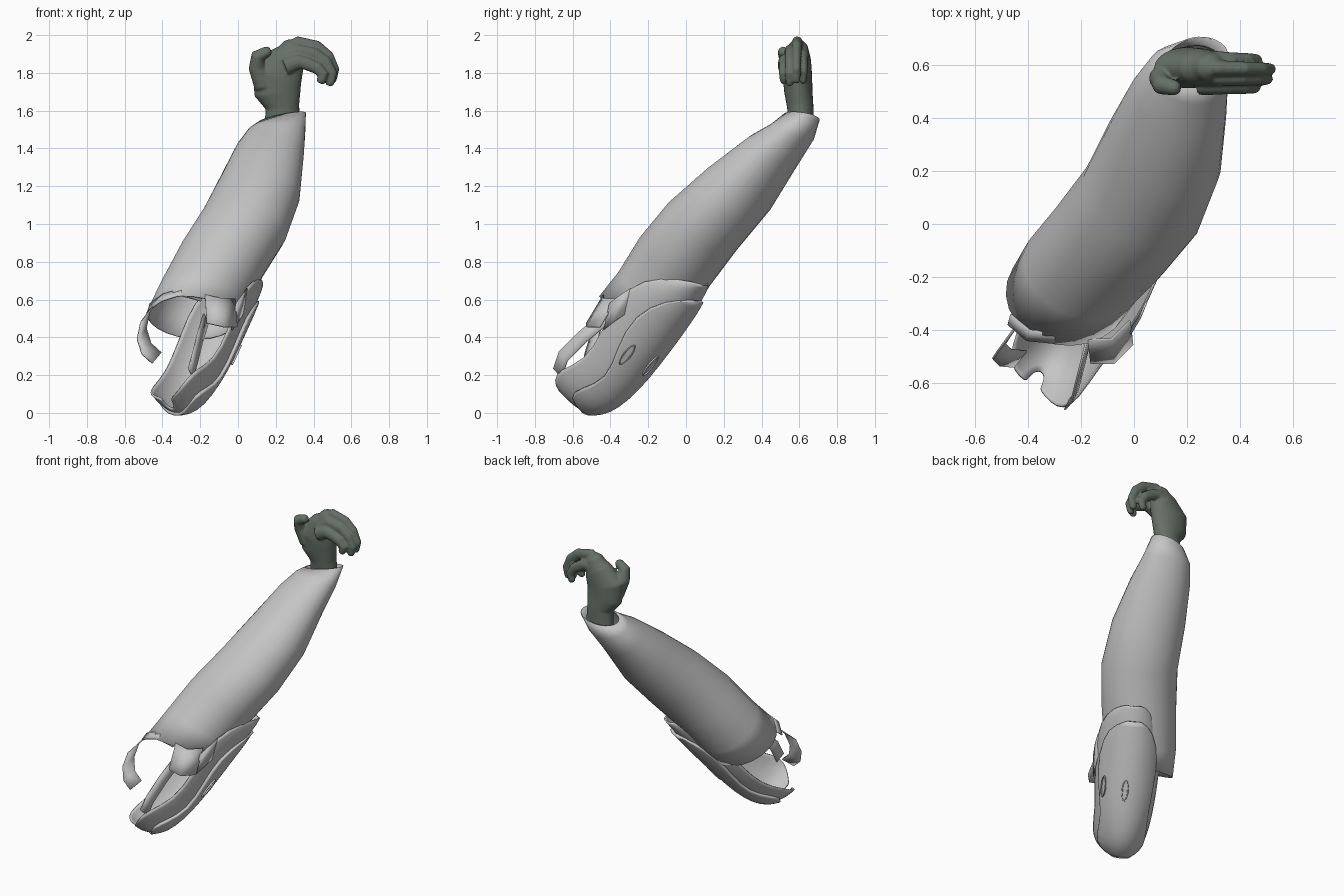
import bpy, bmesh, math
from mathutils import Vector, Matrix

if "Cube" in bpy.data.objects:
    bpy.data.objects.remove(bpy.data.objects["Cube"])

# Forearm frame: D runs elbow to wrist, U across, V out of the upper side
O = Vector((-.2, -.175, .6))
D = Vector((.345, .569, .746)).normalized()
U = Vector((.855, -.518, 0)).normalized()
V = U.cross(D).normalized()
X, Y = Vector((1, 0, 0)), Vector((0, 1, 0))


def local(u, s, v):
    return O + U * u + D * s + V * v


def material(name, color):
    m = bpy.data.materials.new(name)
    m.use_nodes = True
    m.diffuse_color = color
    m.node_tree.nodes["Principled BSDF"].inputs["Base Color"].default_value = color
    return m


ARMOUR = material("pale grey armour", (.56, .56, .56, 1))
GLOVE = material("dark green grey glove", (.13, .16, .135, 1))


def add_loft(bm, rings, closed=True, caps=False):
    rows = [[bm.verts.new(p) for p in ring] for ring in rings]
    n = len(rows[0])
    for a, b in zip(rows, rows[1:]):
        for i in range(n if closed else n - 1):
            j = (i + 1) % n
            bm.faces.new((a[i], a[j], b[j], b[i]))
    if caps:
        bm.faces.new(rows[0][::-1])
        bm.faces.new(rows[-1])


def finish(name, bm, mat, thick=0, subdiv=0, angle=40):
    bmesh.ops.recalc_face_normals(bm, faces=bm.faces)
    me = bpy.data.meshes.new(name)
    bm.to_mesh(me)
    bm.free()
    me.materials.append(mat)
    ob = bpy.data.objects.new(name, me)
    bpy.context.collection.objects.link(ob)
    bpy.ops.object.select_all(action='DESELECT')
    ob.select_set(True)
    bpy.context.view_layer.objects.active = ob
    bpy.ops.object.shade_smooth_by_angle(angle=math.radians(angle))
    if subdiv:
        ob.modifiers.new("smooth", 'SUBSURF').levels = subdiv
        ob.modifiers["smooth"].render_levels = subdiv
    if thick:
        sol = ob.modifiers.new("thickness", 'SOLIDIFY')
        sol.thickness, sol.offset = thick, 0
    return ob


def ellipse(c, a, b, n=24):
    return [c + a * math.cos(math.tau * i / n) + b * math.sin(math.tau * i / n)
            for i in range(n)]


# Sleeve: centre, half width, half depth, turn towards level, slants across and up
bm = bmesh.new()
sleeve = [((-.248, -.26, .505), .225, .225, 0, .2, -.25),
          ((-.19, -.17, .62), .23, .222, 0, .1, -.1),
          ((-.09, -.06, .8), .235, .22, 0, 0, 0), ((.03, .09, .99), .24, .212, 0, 0, 0),
          ((.115, .28, 1.185), .23, .188, 0, 0, 0),
          ((.17, .46, 1.385), .192, .145, .15, 0, 0),
          ((.205, .565, 1.49), .158, .125, .5, 0, 0),
          ((.235, .612, 1.565), .113, .1, .8, .3, 0)]
add_loft(bm, [ellipse(Vector(c), (U.lerp(X, b) + D * k) * ru, (V.lerp(-Y, b) + D * m) * rv)
              for c, ru, rv, b, k, m in sleeve])
finish("forearm_sleeve", bm, ARMOUR, .006)

# Elbow guard: along, bottom depth, half width, edge depth, sideways shift
guard = [(.31, -.235, .03, -.23, .1), (.28, -.24, .12, -.15, .09),
         (.15, -.25, .195, .0, .075), (-.03, -.255, .21, .045, .065),
         (-.23, -.255, .2, .0, .065), (-.42, -.25, .18, -.015, .065),
         (-.56, -.225, .17, .075, .07), (-.64, -.18, .14, .08, .07),
         (-.685, -.13, .09, .04, .07), (-.7, -.08, .03, .0, .07)]


def guard_point(row, t, lift=0):
    s, vb, w, ve, shift = row
    a = t * math.pi / 2
    return local(shift + (w + lift) * math.sin(a), s,
                 vb - lift + (ve - vb) * (1 - math.cos(a)))


def shell_rows(rows, low, high, lift=0, n=16):
    return [[guard_point(row, -lo + (lo + hi) * i / n, lift) for i in range(n + 1)]
            for row, lo, hi in zip(rows, low, high)]


bm = bmesh.new()
low = (1, .9, .72, .66, .68, .72, .72, .75, .85, 1)
add_loft(bm, shell_rows(guard, low, [1] * 10), closed=False)
finish("elbow_guard", bm, ARMOUR, .01, 1, 60)

# Raised panel on the guard, narrow at the waist
bm = bmesh.new()
panel = [(.215, -.247, .17, -.06, .08)] + guard[2:9]
add_loft(bm, shell_rows(panel, (.12, .38, .48, .45, .42, .55, .55, .3),
                        (.2, .56, .74, .72, .58, .68, .72, .3), .012), closed=False)
finish("elbow_panel", bm, ARMOUR, .018, 1, 60)

# Slot rims on the raised panel
turn = Matrix((U, D, V)).transposed().to_4x4()
for word, t in (("inner", .12), ("outer", .56)):
    bm = bmesh.new()
    rings = []
    for i in range(24):
        a = math.tau * i / 24
        c = Vector((.018 * math.cos(a), .065 * math.sin(a), 0))
        out = c.normalized() * .005
        rings.append([c + out * math.cos(b) + Vector((0, 0, .006 * math.sin(b)))
                      for b in (k * math.tau / 6 for k in range(6))])
    add_loft(bm, rings + rings[:1])
    bmesh.ops.remove_doubles(bm, verts=bm.verts, dist=.0001)
    bmesh.ops.transform(bm, verts=bm.verts, matrix=Matrix.Translation(
        guard_point(guard[4], t, .02)) @ turn
        @ Matrix.Rotation(-t * math.pi / 2, 4, 'Y'))
    finish("slot_rim_" + word, bm, ARMOUR, 0, 0, 60)


# Straps: bent strips swept along a path
def strap(name, path, across):
    bm = bmesh.new()
    across = Vector(across)
    add_loft(bm, [[Vector(p) - across, Vector(p), Vector(p) + across]
                  for p in path], closed=False)
    return finish(name, bm, ARMOUR, .008)


strap("side_strap", [(-.44, -.38, .58), (-.49, -.45, .51), (-.51, -.48, .42),
                     (-.485, -.505, .34), (-.43, -.51, .29)], (.024, .03, .028))
strap("hinge_strap", [(-.17, -.43, .5), (-.2, -.55, .4), (-.225, -.65, .3),
                      (-.25, -.68, .21)], (.012, .022, -.025))
strap("rim_band", [(-.47, -.36, .56), (-.4, -.42, .61), (-.3, -.43, .64),
                   (-.19, -.42, .61)], (.005, .02, .018))

# Tabs beside the elbow opening
strap("inner_tab", [(-.17, -.48, .55), (-.08, -.48, .53), (-.01, -.41, .53)],
      (-.005, .045, .075))
strap("outer_tab", [(-.02, -.42, .51), (.01, -.37, .55), (.035, -.31, .59)],
      (.012, .015, .07))


# Hand: tapered tubes fused into one smooth skin
def tube(bm, path, n=14):
    pts = [Vector(p[:3]) for p in path]
    rings = []
    for i, p in enumerate(pts):
        t = (pts[min(i + 1, len(pts) - 1)] - pts[max(i - 1, 0)]).normalized()
        a = Y.cross(t).normalized()
        rings.append(ellipse(p, a * path[i][3], t.cross(a) * path[i][4], n))
    # rounded tip
    end, r = pts[-1], path[-1][3]
    for k in (.5, .85):
        w = math.sqrt(1 - k * k)
        rings.append([end + (q - end) * w + t * r * k for q in rings[len(pts) - 1]])
    add_loft(bm, rings, caps=True)


bm = bmesh.new()
tube(bm, [(.235, .612, 1.51, .096, .066), (.235, .605, 1.62, .09, .07),
          (.21, .595, 1.7, .125, .075), (.205, .59, 1.78, .135, .078),
          (.26, .592, 1.87, .1, .07), (.28, .592, 1.91, .07, .06)], 24)
tube(bm, [(.14, .57, 1.73, .055, .05), (.1, .55, 1.83, .045, .045),
          (.105, .525, 1.89, .037, .037), (.15, .515, 1.91, .03, .03)])
# each finger: depth, reach, height and curl
fingers = [(.52, -.04, -.06, .5), (.553, .005, -.02, .85),
           (.59, .016, .017, 1), (.624, -.035, -.03, .7)]
for y, dx, dz, curl in fingers:
    tube(bm, [(x, y - .02 * (x - .25), 1.9 + dz + curl * z, r, r * .78)
              for x, z, r in ((.25, -.015, .045), (.32, .04, .039),
                              (.4 + dx, .02, .035), (.46 + dx, -.03, .033),
                              (.492 + dx, -.1, .03), (.482 + dx, -.15, .026))])
hand = finish("hand", bm, GLOVE, 0, 0, 60)
fuse = hand.modifiers.new("fuse", 'REMESH')
fuse.mode, fuse.voxel_size, fuse.use_smooth_shade = 'VOXEL', .007, True
relax = hand.modifiers.new("relax", 'SMOOTH')
relax.factor, relax.iterations = .5, 4
